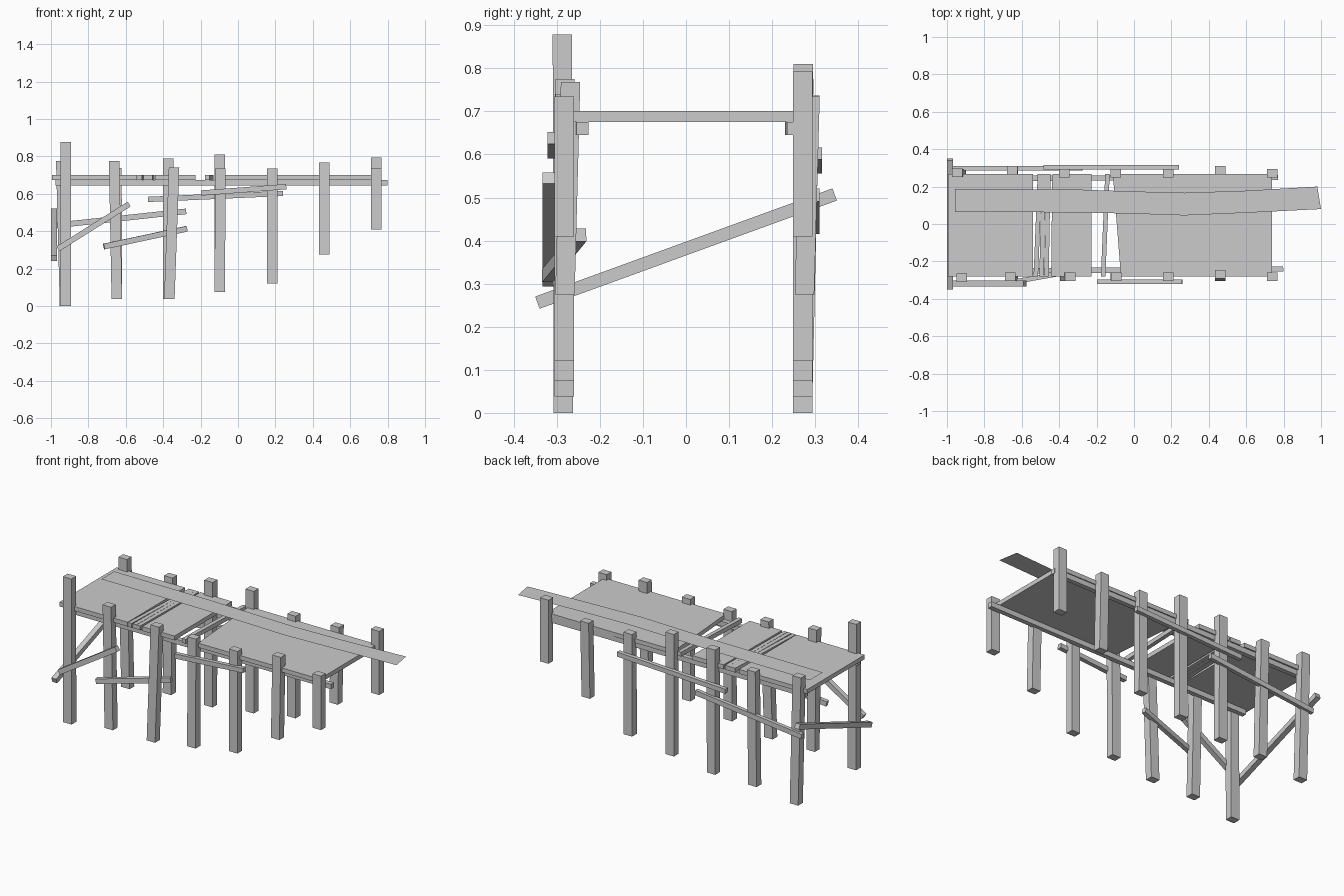
import bpy, bmesh
from mathutils import Vector, Matrix

if "Cube" in bpy.data.objects:
    bpy.data.objects.remove(bpy.data.objects["Cube"])


def finish(name, bm):
    bmesh.ops.recalc_face_normals(bm, faces=bm.faces)
    me = bpy.data.meshes.new(name)
    bm.to_mesh(me)
    bm.free()
    ob = bpy.data.objects.new(name, me)
    bpy.context.collection.objects.link(ob)
    return ob


def prism(name, bottom, top):
    """Solid between two matching four-sided outlines."""
    bm = bmesh.new()
    lo = [bm.verts.new(p) for p in bottom]
    hi = [bm.verts.new(p) for p in top]
    bm.faces.new(lo[::-1])
    bm.faces.new(hi)
    for i in range(4):
        j = (i + 1) % 4
        bm.faces.new((lo[i], lo[j], hi[j], hi[i]))
    return finish(name, bm)


def post(name, x0, y0, z0, x1, y1, z1, w=0.056, d=0.045):
    def ring(x, y, z):
        return [(x + sx * w / 2, y + sy * d / 2, z)
                for sx, sy in ((-1, -1), (1, -1), (1, 1), (-1, 1))]
    return prism(name, ring(x0, y0, z0), ring(x1, y1, z1))


def beam(name, a, b, width=0.028, height=0.028):
    a, b = Vector(a), Vector(b)
    x = (b - a).normalized()
    y = Vector((0, 0, 1)).cross(x).normalized()
    z = x.cross(y)
    rot = Matrix((x, y, z)).transposed().to_4x4()
    bm = bmesh.new()
    bmesh.ops.create_cube(bm, size=1)
    bmesh.ops.scale(bm, vec=((b - a).length, width, height), verts=bm.verts)
    bmesh.ops.transform(bm, matrix=Matrix.Translation((a + b) / 2) @ rot, verts=bm.verts)
    return finish(name, bm)


def deck(name, front, back, y0=-0.28, y1=0.267, z0=0.675, z1=0.701):
    """Deck piece given its left/right x at the front and at the back edge."""
    def ring(z):
        return [(front[0], y0, z), (front[1], y0, z), (back[1], y1, z), (back[0], y1, z)]
    return prism(name, ring(z0), ring(z1))


# Posts: feet follow the sloping shore (bottom x, y, z, top x, y, z)
feet = [0.0, 0.038, 0.038, 0.075, 0.12, 0.275, 0.41]
front = [(-0.922, -0.285, -0.922, -0.287, 0.878), (-0.648, -0.283, -0.662, -0.281, 0.775),
         (-0.367, -0.283, -0.342, -0.281, 0.74), (-0.097, -0.283, -0.095, -0.283, 0.735),
         (0.182, -0.283, 0.182, -0.283, 0.735), (0.46, -0.281, 0.46, -0.268, 0.768),
         (0.739, -0.283, 0.739, -0.283, 0.735)]
back = [(-0.925, 0.271, -0.945, 0.273, 0.775), (-0.648, 0.271, -0.65, 0.287, 0.737),
        (-0.372, 0.271, -0.372, 0.272, 0.79), (-0.097, 0.271, -0.097, 0.272, 0.81),
        (0.182, 0.271, 0.182, 0.272, 0.735), (0.46, 0.275, 0.46, 0.288, 0.735),
        (0.739, 0.271, 0.739, 0.271, 0.793)]
for side, rows in (("front", front), ("back", back)):
    for i, (xb, yb, xt, yt, zt) in enumerate(rows):
        post(f"{side}_post_{i + 1}", xb, yb, feet[i], xt, yt, zt)

# Stringers under the deck
beam("front_stringer", (-0.975, -0.253, 0.66), (0.798, -0.24, 0.66), 0.028, 0.03)
beam("back_stringer", (-0.975, 0.244, 0.66), (0.77, 0.248, 0.66), 0.028, 0.03)

# Deck sections and the loose slats in the gaps
deck("deck_outer", (-0.995, -0.54), (-0.995, -0.54))
deck("deck_middle", (-0.443, -0.228), (-0.437, -0.228))
deck("deck_inner", (-0.07, 0.739), (-0.113, 0.739))
for i, (xf, xb) in enumerate(((-0.525, -0.503), (-0.494, -0.482), (-0.468, -0.458),
                              (-0.165, -0.142))):
    deck(f"loose_slat_{i + 1}", (xf - 0.012, xf + 0.012), (xb - 0.012, xb + 0.012))

# Long flat walkway sheet on top
edge = [(-0.957, 0.065, 0.188), (-0.3, 0.062, 0.184), (0.0, 0.055, 0.174), (0.27, 0.046, 0.167),
        (0.6, 0.06, 0.178), (0.99, 0.08, 0.2)]
bm = bmesh.new()
rows = []
for i, (x, y0, y1) in enumerate(edge):
    tip = 0.01 if i == len(edge) - 1 else 0
    rows.append((bm.verts.new((x + tip, y0, 0.717)), bm.verts.new((x - tip, y1, 0.717))))
for (a, b), (c, d) in zip(rows, rows[1:]):
    bm.faces.new((a, c, d, b))
sheet = finish("walkway_sheet", bm)
if sheet.data.polygons[0].normal.z < 0:
    sheet.data.flip_normals()

# Braces nailed across the posts
beam("end_brace", (-0.983, -0.345, 0.256), (-0.983, 0.345, 0.507), 0.032, 0.03)
beam("front_brace_steep", (-0.962, -0.318, 0.306), (-0.582, -0.318, 0.545), 0.03, 0.03)
beam("front_brace_low", (-0.717, -0.322, 0.318), (-0.274, -0.244, 0.413), 0.025, 0.03)
beam("front_brace_high", (-0.198, -0.309, 0.604), (0.258, -0.309, 0.638), 0.026, 0.028)
beam("back_brace_high", (-0.482, 0.303, 0.57), (0.24, 0.303, 0.602), 0.025, 0.028)
beam("back_brace_low", (-0.985, 0.298, 0.43), (-0.277, 0.298, 0.506), 0.023, 0.03)
